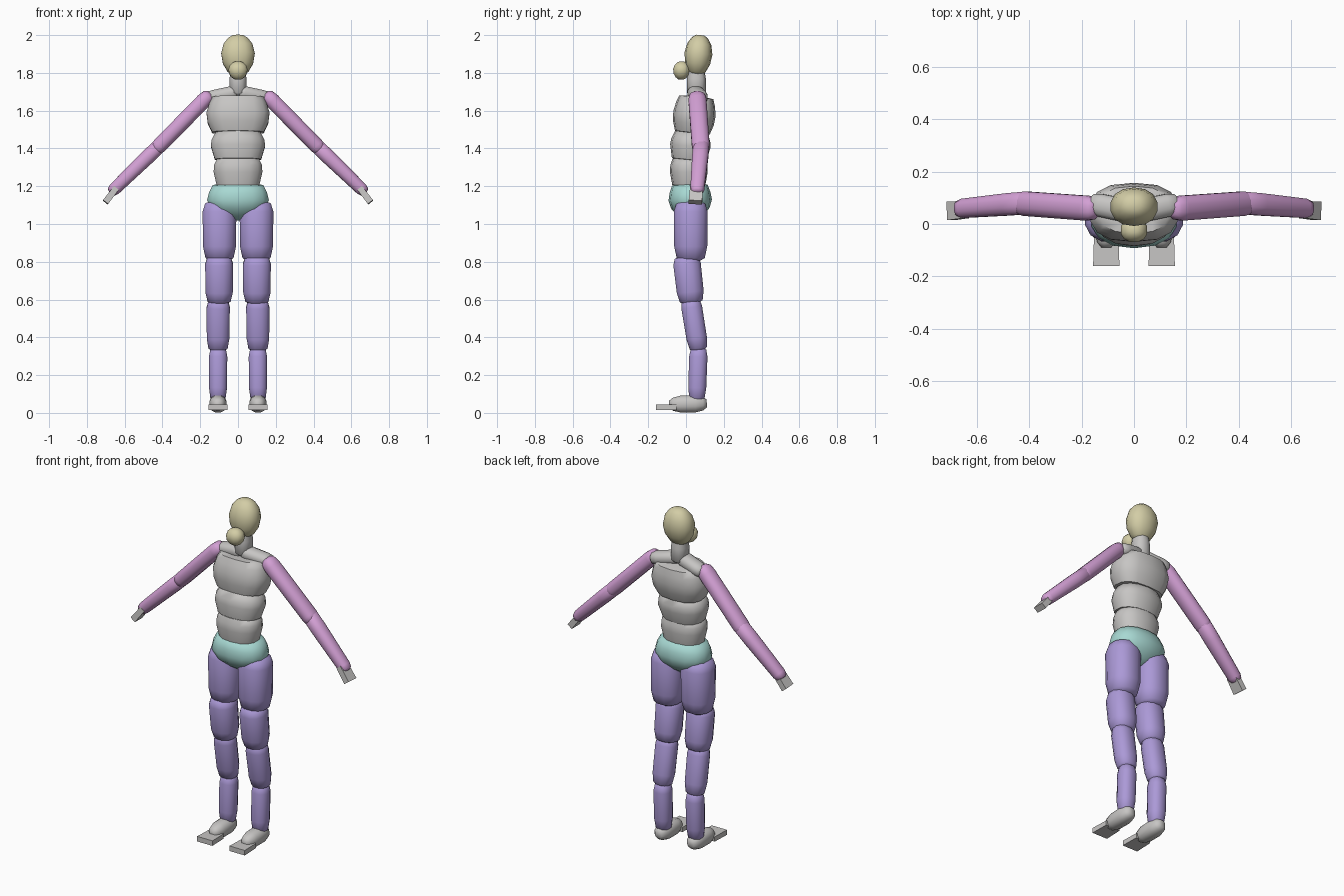
import bpy
import bmesh
import math
from mathutils import Vector

cube = bpy.data.objects.get("Cube")
if cube:
    bpy.data.objects.remove(cube, do_unlink=True)


def material(name, r, g, b):
    m = bpy.data.materials.new(name)
    m.use_nodes = True
    m.diffuse_color = (r, g, b, 1)
    m.node_tree.nodes["Principled BSDF"].inputs["Base Color"].default_value = (r, g, b, 1)
    return m


GREY = material("light_grey", 0.57, 0.56, 0.55)
PINK = material("orchid_pink", 0.65, 0.35, 0.66)
TEAL = material("pale_teal", 0.39, 0.69, 0.65)
PURPLE = material("soft_purple", 0.41, 0.32, 0.68)
CREAM = material("pale_khaki", 0.65, 0.61, 0.38)


def finish(name, bm, mat, angle):
    bmesh.ops.recalc_face_normals(bm, faces=bm.faces)
    mesh = bpy.data.meshes.new(name)
    bm.to_mesh(mesh)
    bm.free()
    mesh.materials.append(mat)
    obj = bpy.data.objects.new(name, mesh)
    bpy.context.collection.objects.link(obj)
    bpy.ops.object.select_all(action='DESELECT')
    obj.select_set(True)
    bpy.context.view_layer.objects.active = obj
    bpy.ops.object.shade_smooth_by_angle(angle=math.radians(angle))
    return obj


def frame(p0, p1):
    """Axis, side and depth directions of a segment."""
    axis = (p1 - p0).normalized()
    up = Vector((0, 0, 1)) if abs(axis.y) > 0.8 else Vector((0, 1, 0))
    depth = (up - axis * up.dot(axis)).normalized()
    return axis, depth.cross(axis), depth


def segment(name, mat, p0, p1, width, depth, profile, sides=14, power=2.3):
    """Rounded body segment; profile rows are (position along axis, scale)."""
    p0, p1 = Vector(p0), Vector(p1)
    _, u, v = frame(p0, p1)
    bm = bmesh.new()
    rings = []
    for t, s in profile:
        ring = []
        for i in range(sides):
            a = 2 * math.pi * (i + 0.5) / sides
            c, d = math.cos(a), math.sin(a)
            x = math.copysign(abs(c) ** (2 / power), c) * width * s
            y = math.copysign(abs(d) ** (2 / power), d) * depth * s
            ring.append(bm.verts.new(p0.lerp(p1, t) + u * x + v * y))
        rings.append(ring)
    for a, b in zip(rings, rings[1:]):
        for i in range(sides):
            j = (i + 1) % sides
            bm.faces.new((a[i], a[j], b[j], b[i]))
    bm.faces.new(rings[0])
    bm.faces.new(rings[-1])
    return finish(name, bm, mat, 60)


def block(name, mat, p0, p1, width, depth, flare=1):
    """Plain box along an axis, slightly flared at its far end."""
    p0, p1 = Vector(p0), Vector(p1)
    _, u, v = frame(p0, p1)
    bm = bmesh.new()
    for p, k in ((p0, 1), (p1, flare)):
        for a in (-1, 1):
            for b in (-1, 1):
                bm.verts.new(p + u * a * width * k + v * b * depth * k)
    bmesh.ops.convex_hull(bm, input=bm.verts)
    bmesh.ops.dissolve_limit(bm, angle_limit=0.02, verts=bm.verts, edges=bm.edges)
    return finish(name, bm, mat, 20)


BULGE = [(0, 0.5), (0.02, 0.82), (0.28, 0.96), (0.55, 1), (0.8, 0.91), (0.98, 0.8), (1, 0.5)]
LIMB = [(0, 0.45), (0.05, 0.85), (0.18, 1), (0.75, 0.98), (0.94, 0.83), (1, 0.45)]
OVOID = [(0, 0.3), (0.1, 0.62), (0.3, 0.9), (0.55, 1), (0.78, 0.86), (0.93, 0.58), (1, 0.3)]

# Torso
segment("pelvis", TEAL, (0, 0.025, 1.02), (0, 0.02, 1.215), 0.167, 0.115,
        [(0, 0.25), (0.12, 0.55), (0.32, 0.88), (0.55, 1), (0.75, 0.94), (0.95, 0.82), (1, 0.5)])
segment("abdomen", GREY, (0, 0.015, 1.2), (0, 0.015, 1.35), 0.132, 0.1,
        [(0, 0.6), (0.05, 0.88), (0.5, 1), (0.75, 0.98), (0.97, 0.86), (1, 0.5)])
segment("waist", GREY, (0, 0.015, 1.335), (0, 0.03, 1.49), 0.147, 0.107,
        [(0, 0.5), (0.04, 0.85), (0.5, 1), (0.7, 0.97), (0.97, 0.82), (1, 0.5)])
segment("chest", GREY, (0, 0.033, 1.48), (0, 0.055, 1.675), 0.17, 0.113, BULGE, power=2.6)

# Neck and head
segment("neck", GREY, (0, 0.055, 1.68), (0, 0.055, 1.83), 0.046, 0.05,
        [(0, 0.7), (0.1, 1), (0.6, 1), (1, 0.8)])
segment("head", CREAM, (0, 0.055, 1.785), (0, 0.075, 2), 0.091, 0.074, OVOID, power=2.2)
segment("jaw", CREAM, (0, -0.028, 1.765), (0, -0.02, 1.86), 0.052, 0.046, OVOID, 12)

for side, s in (("left", 1), ("right", -1)):
    def limb(part, mat, p0, p1, width, depth, profile=LIMB):
        segment(side + "_" + part, mat, (s * p0[0], p0[1], p0[2]),
                (s * p1[0], p1[1], p1[2]), width, depth, profile, 12)

    # Shoulder and arm
    limb("collar", GREY, (0, 0.045, 1.7), (0.17, 0.08, 1.665), 0.038, 0.046)
    limb("upper_arm", PINK, (0.145, 0.058, 1.69), (0.445, 0.08, 1.385), 0.043, 0.05,
         [(0, 0.5), (0.04, 0.85), (0.12, 0.98), (0.9, 0.96), (0.98, 0.85), (1, 0.5)])
    limb("forearm", PINK, (0.4, 0.082, 1.43), (0.675, 0.058, 1.165), 0.04, 0.044,
         [(0, 0.6), (0.06, 1), (0.3, 1), (0.92, 0.86), (0.98, 0.7), (1, 0.4)])
    block(side + "_hand", GREY, (s * 0.645, 0.055, 1.19), (s * 0.702, 0.05, 1.115),
          0.016, 0.033, 1.08)

    # Leg
    limb("thigh", PURPLE, (0.098, 0.025, 1.125), (0.098, 0.025, 0.8), 0.092, 0.092)
    limb("knee", PURPLE, (0.1, 0.0, 0.835), (0.1, 0.03, 0.575), 0.076, 0.075)
    limb("calf", PURPLE, (0.104, 0.022, 0.61), (0.106, 0.068, 0.325), 0.063, 0.057)
    limb("ankle", PURPLE, (0.105, 0.067, 0.35), (0.106, 0.057, 0.06), 0.05, 0.05)

    # Foot
    limb("foot", GREY, (0.106, 0.11, 0.05), (0.106, -0.09, 0.045), 0.047, 0.047,
         [(0, 0.45), (0.1, 0.8), (0.3, 1), (0.7, 0.97), (0.9, 0.75), (1, 0.4)])
    block(side + "_toes", GREY, (s * 0.106, -0.05, 0.03), (s * 0.106, -0.16, 0.03),
          0.047, 0.014, 1.07)
